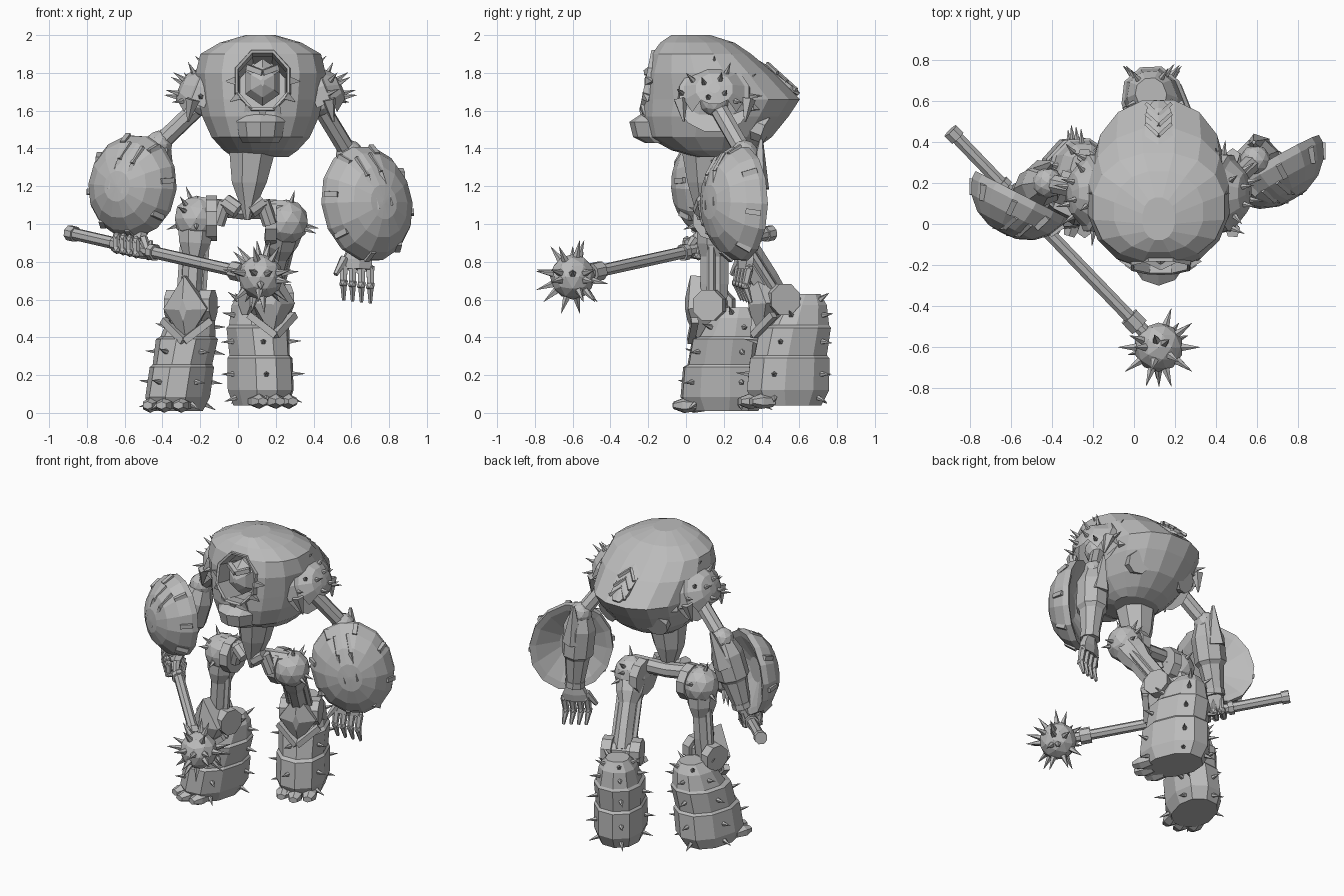
import bpy, bmesh, math
from mathutils import Vector as V, Matrix

cube = bpy.data.objects.get("Cube")
if cube:
    bpy.data.objects.remove(cube, do_unlink=True)

GREY = (0.5, 0.5, 0.5, 1)
metal = bpy.data.materials.new("grey_metal")
metal.use_nodes = True
metal.diffuse_color = GREY
for node in metal.node_tree.nodes:
    if node.type == 'BSDF_PRINCIPLED':
        node.inputs["Base Color"].default_value = GREY


# ---- helpers
def make(name, bm):
    bmesh.ops.recalc_face_normals(bm, faces=bm.faces[:])
    mesh = bpy.data.meshes.new(name)
    bm.to_mesh(mesh)
    bm.free()
    mesh.materials.append(metal)
    ob = bpy.data.objects.new(name, mesh)
    bpy.context.scene.collection.objects.link(ob)
    return ob


def frame(p, z, up=(0, 0, 1)):
    """Matrix at p with local z along z and local y towards up."""
    z, up = V(z).normalized(), V(up)
    if abs(z.dot(up.normalized())) > 0.98:
        up = V((0, 1, 0))
    y = (up - z * up.dot(z)).normalized()
    rot = Matrix((y.cross(z), y, z)).transposed().to_4x4()
    return Matrix.Translation(V(p)) @ rot


def loft(name, rows, n=8, M=Matrix(), power=1.0, caps=True, turn=0.5, drop=None):
    """Skin elliptical rings (height, half width, half depth, x offset, y offset)."""
    bm = bmesh.new()
    rings = []
    for z, a, b, *off in rows:
        ox, oy = off or (0, 0)
        ring = []
        for i in range(n):
            t = 2 * math.pi * (i + turn) / n
            c, s = math.cos(t), math.sin(t)
            ring.append(bm.verts.new((ox + a * math.copysign(abs(c) ** power, c),
                                      oy + b * math.copysign(abs(s) ** power, s), z)))
        rings.append(ring)
    for r, q in zip(rings, rings[1:]):
        for i in range(n):
            j = (i + 1) % n
            bm.faces.new((r[i], r[j], q[j], q[i]))
    if caps:
        bm.faces.new(rings[0][::-1])
        bm.faces.new(rings[-1])
    bm.transform(M)
    if drop:
        bad = [f for f in bm.faces if drop(f.calc_center_median())]
        bmesh.ops.delete(bm, geom=bad, context='FACES')
    return make(name, bm)


def rod(name, p, q, r, r2=None, n=8):
    p, q = V(p), V(q)
    r2 = r if r2 is None else r2
    return loft(name, [(0, r, r), ((q - p).length, r2, r2)], n, frame(p, q - p))


def ball(name, p, r, sub=2):
    bm = bmesh.new()
    bmesh.ops.create_icosphere(bm, subdivisions=sub, radius=r, matrix=Matrix.Translation(V(p)))
    return make(name, bm)


def spikes(name, host, size, step, keep):
    bm = bmesh.new()
    faces = [f for f in host.data.polygons if keep(f)]
    for f in faces[::step]:
        bmesh.ops.create_cone(bm, cap_ends=True, segments=5, radius1=size * 0.22, radius2=0.001,
                              depth=size, matrix=frame(f.center + f.normal * size * 0.4, f.normal))
    return make(name, bm)


# ---- hunched torso shell: height, half width, front y, back y
MID = 0.12
shell = [(1.355, .15, .05, .28), (1.39, .20, -.08, .36), (1.46, .265, -.21, .46),
         (1.57, .315, -.24, .55), (1.66, .335, -.24, .61), (1.80, .35, -.22, .47),
         (1.90, .325, -.185, .35), (1.96, .22, -.14, .26), (2.0, .08, -.08, .13)]
torso = loft("torso_shell", [(z, w, (b - f) / 2, MID, (b + f) / 2) for z, w, f, b in shell],
             16, power=0.9)
FACE = frame((.13, -.205, 1.76), (0, -1, .2))
cutter = loft("face_cutter", [(-.24, .13, .15), (.3, .165, .185)], 8, FACE)
mod = torso.modifiers.new("face_opening", 'BOOLEAN')
mod.operation = 'DIFFERENCE'
mod.solver = 'EXACT'
mod.object = cutter
cut_mesh = bpy.data.meshes.new_from_object(
    torso.evaluated_get(bpy.context.evaluated_depsgraph_get()))
torso.modifiers.clear()
torso.data = cut_mesh
bpy.data.objects.remove(cutter, do_unlink=True)

# cowl around the face, with teeth on its lower rim
rim = [(-.08, .135, .155), (.005, .14, .16), (.01, .155, .175), (-.06, .17, .19), (-.08, .135, .155)]
loft("face_cowl", rim, 8, FACE, caps=False)
for k in range(7):
    a = math.radians(180 + 30 * k)
    d = FACE.to_3x3() @ V((math.cos(a), math.sin(a), -.25))
    base = FACE @ V((.14 * math.cos(a), .16 * math.sin(a), -.01))
    rod("cowl_tooth", base, base + d * .06, .03, .002, 4)
loft("head", [(-.08, .1, .12), (.02, .105, .125), (.07, .07, .08), (.1, .01, .02)],
     6, frame((.13, -.12, 1.75), (0, -1, 0)))
rod("brow", (.05, -.17, 1.83), (.13, -.21, 1.8), .02, n=4)
rod("brow", (.21, -.17, 1.83), (.13, -.21, 1.8), .02, n=4)
loft("jaw", [(1.43, .1, .08, MID, -.14), (1.46, .12, .13, MID, -.15),
             (1.54, .135, .14, MID, -.16), (1.58, .13, .09, MID, -.15)], 10)

# back ridge, chevrons, ribs and vents
loft("back_ridge", [(0, .04, .01), (.08, .08, .02), (.24, .07, .025), (.30, .03, .01)], 6,
     frame((MID, .36, 1.87), (0, .8, -.62)))
for k in range(3):
    y, z = .43 + .05 * k, 1.85 - .045 * k
    for s in (-1, 1):
        rod("back_chevron", (MID, y, z), (MID + s * .06, y + .055, z - .05), .012, n=4)
for s in (-1, 1):
    rod("vent", (MID + s * .17, .35, 1.525), (MID + s * .19, .425, 1.495), .075)
    for a, b in (((.1, .43, 1.79), (.13, .52, 1.62)), ((.24, .32, 1.82), (.28, .36, 1.6))):
        rod("back_rib", (MID + s * a[0], a[1], a[2]), (MID + s * b[0], b[1], b[2]), .03, n=4)

# ---- pauldrons, open underneath
for side, s in (("left", 1), ("right", -1)):
    M = frame((MID + s * .28, .15, 1.66), (s, 0, .4))
    pad = loft(side + "_pauldron", [(0, .2, .19), (.08, .19, .18), (.09, .165, .155),
               (.15, .1, .09), (.165, .03, .03)], 12, M, drop=lambda c: c.z < 1.63)
    spikes(side + "_pauldron_spikes", pad, .075, 3,
           lambda f: f.area > .0012 and f.normal.x * s > -.2)
    ball(side + "_shoulder_joint", (MID + s * .31, .15, 1.65), .08)
    for y in (-.03, .33):
        rod(side + "_pauldron_claw", (MID + s * .36, y, 1.66),
            (MID + s * .385, y * .9 + .015, 1.54), .04, .005, 5)

# ---- abdomen and pelvis
loft("abdomen", [(1.02, .015, .02, .05, .08), (1.12, .055, .07, .055, .1),
                 (1.22, .1, .1, .06, .1), (1.43, .14, .14, .08, .1)], 8)
HIPS = {"left": V((.255, .22, 1.01)), "right": V((-.22, .15, 1.03))}
for side, s in (("left", 1), ("right", -1)):
    rod("pelvis_bar", (.03, .16, 1.07), HIPS[side] + V((0, -.02, .07)), .05)
    rod("pelvis_strut", (.03 + s * .03, .08, 1.07), (.03 + s * .1, .1, 1.12), .045)
    rod("pelvis_strut", (.03 + s * .1, .1, 1.12), (.03 + s * .14, .12, 1.0), .04)


# ---- legs
def leg(side, s, knee, boot, yaw, lean, lift, tall):
    hip, knee = HIPS[side], V(knee)
    turn = Matrix.Rotation(math.radians(yaw), 4, 'Z')
    fwd, lat = turn.to_3x3() @ V((0, -1, 0)), turn.to_3x3() @ V((1, 0, 0))
    joint = ball(side + "_hip", hip, .12)
    spikes(side + "_hip_spikes", joint, .07, 6, lambda f: f.normal.x * s > -.1 and f.normal.z > -.5)
    rod(side + "_hip_collar", hip - V((s * .11, 0, 0)), hip - V((s * .05, 0, 0)), .12, n=10)
    d = knee - hip
    loft(side + "_thigh", [(.06, .1, .1), (.13, .09, .1), (.2, .06, .08),
         (d.length * .75, .06, .08), (d.length, .065, .07)], 8, frame(hip, d))
    for k in (-1, 1):
        rod(side + "_thigh_piston", hip + d * .25 + lat * k * .06, knee + lat * k * .06, .024, n=6)
        rod(side + "_knee_disc", knee + lat * k * .06, knee + lat * k * .125, .088)
    rod(side + "_knee_axle", knee - lat * .1, knee + lat * .1, .06)
    # pointed knee guard and its V-shaped band
    front = knee + fwd * .11 + V((0, 0, -.02))
    loft(side + "_knee_guard", [(-.1, .11, .16), (0, .12, .18), (.045, .02, .06)], 4,
         frame(front, fwd + V((0, 0, -.12))), turn=0)
    for k in (-1, 1):
        rod(side + "_shin_band", front + lat * k * .13 - fwd * .04 + V((0, 0, -.06)),
            front + fwd * .02 + V((0, 0, -.17)), .026, n=4)
    # banded boot with a tall calf
    M = Matrix.Translation(V((*boot, lift))) @ turn
    rows = [(.01, .135, .19, 0), (.09, .162, .235, 0), (.26, .162, .225, .01), (.275, .15, .205, .015),
            (.42, .158, .2, .04), (.435, .14, .175, .055), (.54, .12, .135, .08), (.6, .075, .08, .1)]
    shoe = loft(side + "_boot", [(z * tall, a, b, lean * z, oy) for z, a, b, oy in rows], 10, M, power=.9)
    spikes(side + "_boot_spikes", shoe, .075, 2, lambda f: f.area > .004 and abs(f.normal.z) < .8)
    for k in (-1, 0, 1):
        toe = M @ V((k * .085, -.19 + abs(k) * .03, 0))
        loft(side + "_toe", [(-.04, .04, .03), (.03, .048, .04), (.085, .03, .02)], 6,
             frame(toe + V((0, 0, .04 - lift * .3)), fwd))


leg("left", 1, (.15, .48, .6), (.12, .54), 22, 0, .03, 1)
leg("right", -1, (-.25, .15, .57), (-.33, .2), -16, .12, 0, .93)


# ---- arms with domed shields
def arm(side, s, shoulder, elbow, wrist, centre, normal, up, half):
    elbow, wrist = V(elbow), V(wrist)
    d = wrist - elbow
    rod(side + "_upper_arm", shoulder, elbow, .048)
    ball(side + "_elbow", elbow, .075)
    loft(side + "_forearm", [(-.02, .06, .06), (.1, .105, .105), (d.length * .55, .1, .105),
         (d.length * .6, .08, .085), (d.length, .055, .055)], 8, frame(elbow, d))
    rod(side + "_elbow_spike", elbow + d * .35 + V((0, .06, 0)),
        elbow - d.normalized() * .08 + V((0, .09, 0)), .07, .01, 5)
    M = frame(centre, normal, up)
    a, b = half
    dome = [(.02, .3), (-.05, .85), (-.06, 1), (-.02, 1), (.05, .87), (.11, .62), (.145, .3), (.15, .03)]
    loft(side + "_shield", [(z, a * k, b * k) for z, k in dome], 14, M)
    for k in range(8):
        t = math.pi * (k + .5) / 4
        u = V((a * math.cos(t), b * math.sin(t), 0))
        rod(side + "_shield_clip", M @ (u * .84 + V((0, 0, .05))), M @ (u * .99 + V((0, 0, -.02))), .02, n=4)
    for k in (-1, 1):
        x = k * a * .16
        line = [(x, -b * .1, .14), (x, b * .5, .12), (x, b * .83, .05)]
        for p, q in zip(line, line[1:]):
            rod(side + "_shield_rib", M @ V(p), M @ V(q), .014, n=4)
    rod(side + "_cuff", wrist - d * .08, wrist, .065)


arm("left", 1, (.42, .15, 1.65), (.59, .31, 1.37), (.63, .32, .86), (.7, .25, 1.11),
    (.5, -.87, .05), (-.25, -.1, 1), (.262, .31))
arm("right", -1, (-.18, .15, 1.65), (-.42, .2, 1.42), (-.54, .15, .96), (-.575, .09, 1.2),
    (-.45, -.88, 0), (.3, -.1, 1), (.25, .275))


# ---- hands
def hand(side, palm, wrist, along, path, thumb):
    palm, along = V(palm), V(along).normalized()
    loft(side + "_palm", [(-.02, .05, .035), (.05, .09, .04), (.1, .09, .035)], 6,
         frame(wrist, palm - V(wrist), along.cross(V((0, 0, 1)))))
    for k in range(4):
        pts = [palm + along * (k - 1.5) * .05 + V(p) for p in path]
        for i, (p, q) in enumerate(zip(pts, pts[1:])):
            ball(side + "_knuckle", p, .026, 1)
            rod(side + "_finger", p, q, .024 - .003 * i, .02 if i + 2 < len(pts) else .01, 6)
    root = palm + along * thumb * .07
    rod(side + "_thumb", root + V((0, 0, .04)), root + along * thumb * .05 + V((0, -.03, -.05)), .026, .014, 6)


hand("left", (.63, .31, .77), (.63, .32, .86), (.9, .3, -.1),
     [(0, 0, 0), (0, -.02, -.09), (0, .01, -.18)], -1)

# ---- spiked mace held in the right hand
END, HEAD = V((-.88, .44, .95)), V((.12, -.6, .72))
axis = (HEAD - END).normalized()
grip = END.lerp(HEAD, .33)
side_dir = axis.cross(V((0, 0, 1))).normalized() * .055
hand("right", grip + V((0, 0, .02)), (-.54, .15, .96), axis,
     [side_dir + V((0, 0, .03)), side_dir + V((0, 0, -.04)), -side_dir * .6 + V((0, 0, -.05)),
      -side_dir + V((0, 0, .03))], 1)
rod("mace_handle", END, HEAD, .033)
rod("mace_pommel", END - axis * .02, END + axis * .03, .042)
for t in (.23, .42):
    rod("mace_guard", END.lerp(HEAD, t), END.lerp(HEAD, t) + axis * .035, .045)
rod("mace_collar", HEAD - axis * .21, HEAD - axis * .14, .052)
mace = ball("mace_head", HEAD, .12)
spikes("mace_spikes", mace, .1, 3, lambda f: f.normal.dot(axis) > -.8)
